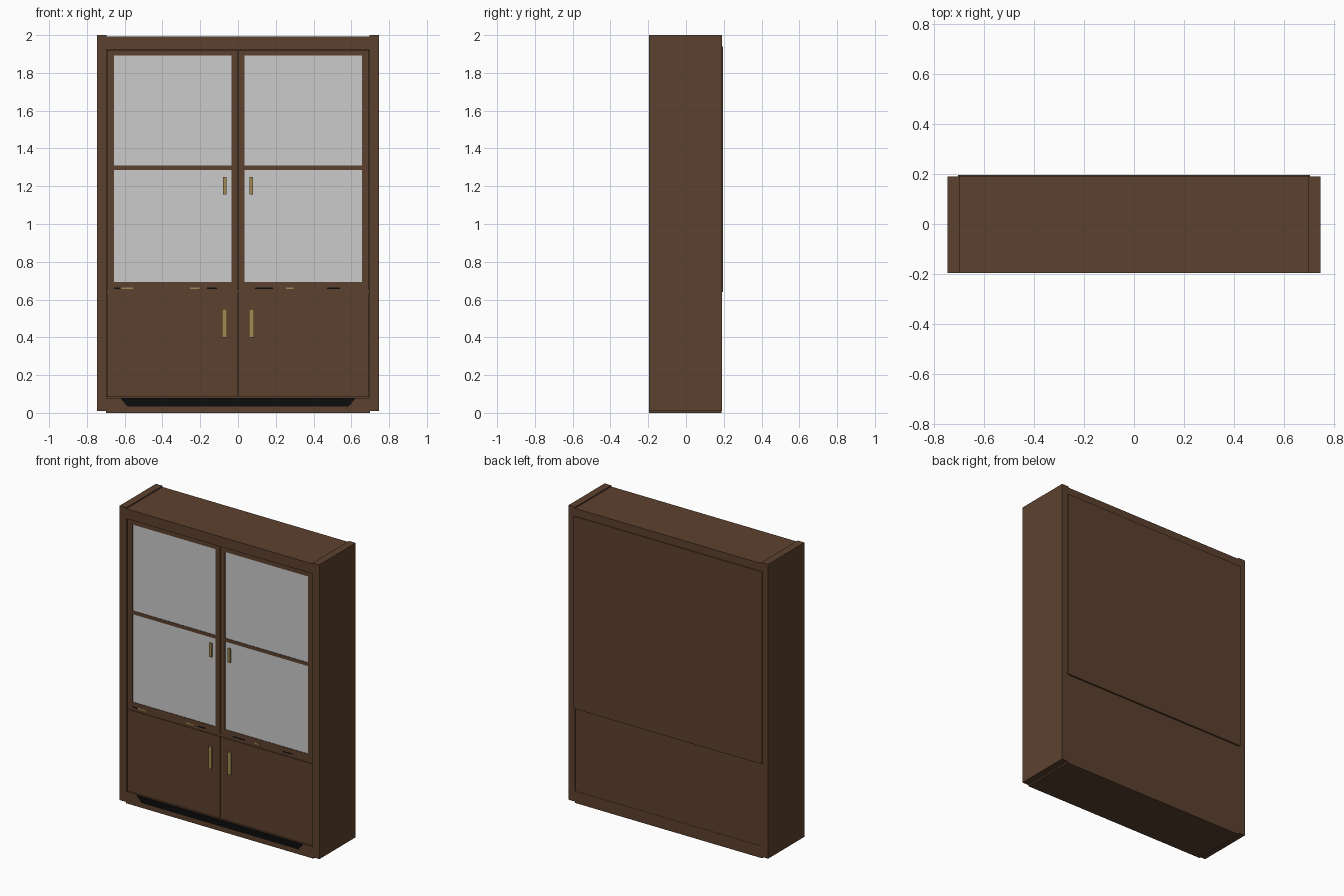
import bpy

if "Cube" in bpy.data.objects:
    bpy.data.objects.remove(bpy.data.objects["Cube"])


def material(name, rgb):
    m = bpy.data.materials.new(name)
    m.diffuse_color = (*rgb, 1.0)
    m.use_nodes = True
    m.node_tree.nodes["Principled BSDF"].inputs["Base Color"].default_value = m.diffuse_color
    return m


WOOD = material("dark_wood", (0.107, 0.053, 0.028))
GLASS = material("pale_glass", (0.597, 0.597, 0.597))
BRASS = material("brass", (0.36, 0.255, 0.085))
BLACK = material("black", (0.004, 0.004, 0.004))


def box(name, x, y, z, mat):
    """Box given by its x, y and z ranges."""
    verts = [(a, b, c) for a in x for b in y for c in z]
    faces = [(0, 1, 3, 2), (4, 6, 7, 5), (0, 4, 5, 1),
             (2, 3, 7, 6), (0, 2, 6, 4), (1, 5, 7, 3)]
    me = bpy.data.meshes.new(name)
    me.from_pydata(verts, [], faces)
    me.materials.append(mat)
    ob = bpy.data.objects.new(name, me)
    bpy.context.collection.objects.link(ob)
    return ob


def pair(name, x, y, z, mat):
    """Box on the right and its mirror on the left."""
    box(name + "_right", x, y, z, mat)
    box(name + "_left", (-x[1], -x[0]), y, z, mat)


F, B = -0.197, 0.19          # front and back planes of the carcass
D = (-0.188, -0.168)         # door thickness range

# Carcass
pair("side_panel", (0.697, 0.747), (F, B), (0.01, 2.0), WOOD)
box("top_panel", (-0.697, 0.697), (F, B), (1.925, 1.992), WOOD)
box("plinth", (-0.7, 0.7), (F + 0.002, B - 0.002), (0.0, 0.08), WOOD)
box("middle_shelf", (-0.697, 0.697), (-0.186, 0.185), (0.636, 0.652), WOOD)
box("upper_shelf", (-0.697, 0.697), (-0.16, 0.185), (1.29, 1.31), WOOD)
box("upper_back", (-0.705, 0.705), (0.18, 0.197), (0.64, 1.94), WOOD)
box("lower_back", (-0.697, 0.697), (0.17, 0.186), (0.08, 0.64), WOOD)

# Glazed upper doors: stiles, rails and panes
pair("door_inner_stile", (0.002, 0.035), D, (0.653, 1.922), WOOD)
pair("door_outer_stile", (0.657, 0.694), D, (0.653, 1.922), WOOD)
pair("door_top_rail", (0.035, 0.657), D, (1.893, 1.922), WOOD)
pair("door_middle_rail", (0.035, 0.657), D, (1.287, 1.31), WOOD)
pair("door_bottom_rail", (0.035, 0.657), D, (0.653, 0.693), WOOD)
pair("lower_pane", (0.035, 0.657), (-0.185, -0.178), (0.693, 1.287), GLASS)
pair("upper_pane", (0.035, 0.657), (-0.185, -0.178), (1.31, 1.893), GLASS)

# Thin dark and brass dashes below the panes
for i, (a, b, mat) in enumerate([
        (-0.657, -0.625, BLACK), (-0.615, -0.555, BRASS), (-0.255, -0.205, BRASS),
        (-0.165, -0.11, BLACK), (0.09, 0.185, BLACK), (0.255, 0.295, BRASS),
        (0.47, 0.54, BLACK)]):
    box(f"inlay_dash_{i}", (a, b), (-0.189, -0.187), (0.656, 0.664), mat)

# Solid lower doors
pair("lower_door", (0.002, 0.694), D, (0.083, 0.634), WOOD)

# Handles
pair("upper_handle", (0.06, 0.079), (F, -0.186), (1.157, 1.25), BRASS)
pair("lower_handle", (0.059, 0.084), (F, -0.186), (0.4, 0.55), BRASS)

# Black vent in the plinth: stacked slats narrowing downwards
N = 6
for i in range(N):
    w = 0.588 + 0.032 * i / (N - 1)
    z = 0.033 + 0.0075 * i
    box(f"vent_slat_{i}", (-w, w), (F, -0.19), (z, z + 0.0075), BLACK)
